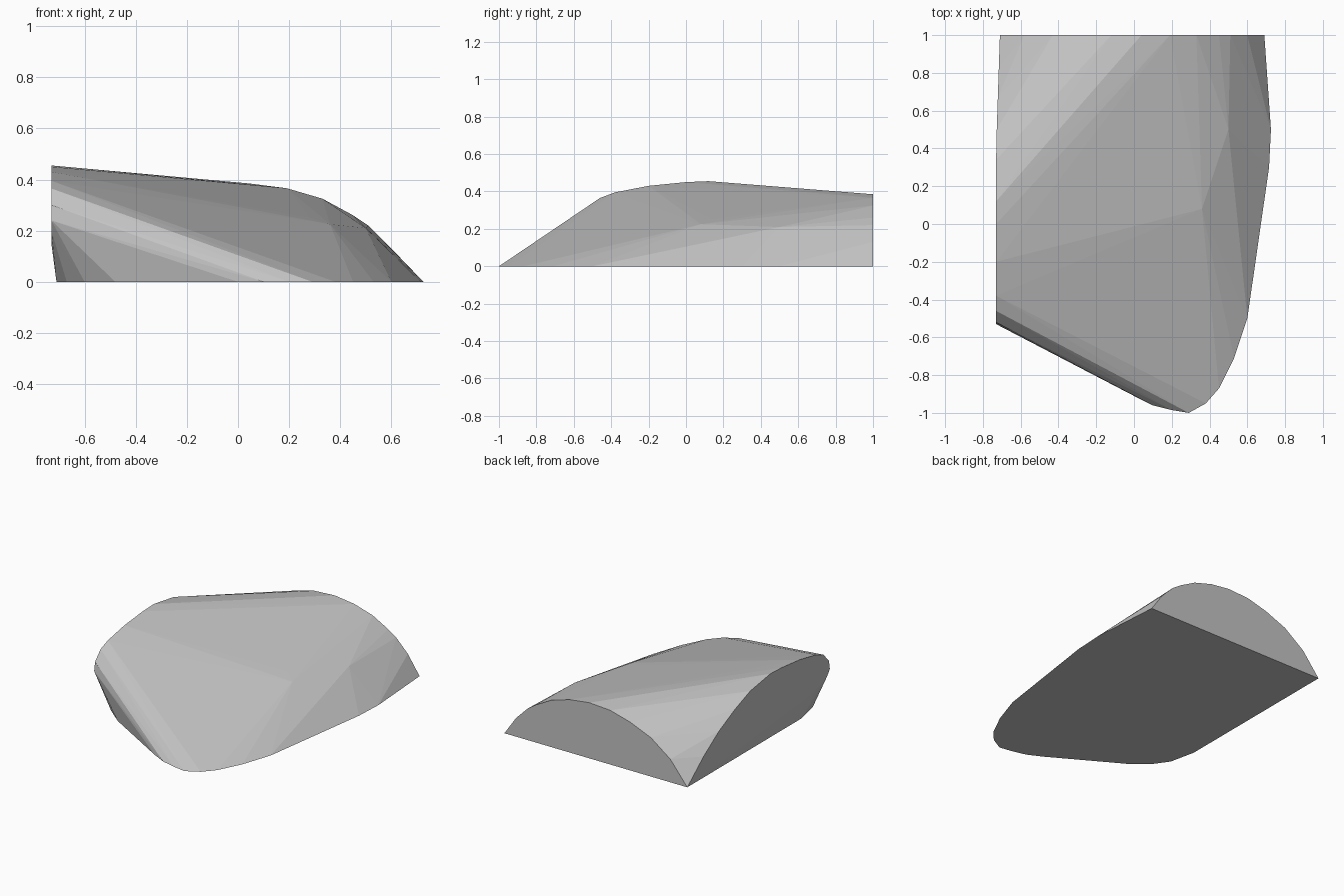
import bpy
import bmesh

cube = bpy.data.objects.get("Cube")
if cube:
    bpy.data.objects.remove(cube, do_unlink=True)

# Flat ground outline (x, y)
base = [(-.71, 1), (-.71, -.25), (-.67, -.43), (-.6, -.53), (-.48, -.63),
        (0, -.91), (.1, -.96), (.2, -.985), (.29, -1), (.38, -.95), (.45, -.87),
        (.53, -.71), (.6, -.5), (.715, .3), (.725, .5), (.71, .68), (.69, 1)]

# Domed cut at the back (x, z)
back = [(.6, .13), (.51, .22), (.45, .26), (.33, .325), (.19, .366),
        (.04, .385), (-.12, .375), (-.27, .335), (-.43, .27), (-.58, .16)]

# Domed cut on the right side (y, z)
side = [(.83, .15), (.67, .265), (.5, .355), (.34, .42), (.12, .455),
        (0, .45), (-.2, .43), (-.38, .395), (-.46, .365), (-.52, .3),
        (-.53, .24), (-.5, .2), (-.37, .15)]

# Soft shoulder between the cuts
shoulder = [(.28, .14, .25), (.36, .08, .225), (.5, .5, .21), (.6, .42, .11)]

points = [(x, y, 0) for x, y in base]
points += [(x, 1, z) for x, z in back]
points += [(-.71 - .02 * min(1, (1 - y) / .6), y, z) for y, z in side]
points += shoulder

# Wrap the sections in one convex faceted skin
bm = bmesh.new()
for p in points:
    bm.verts.new(p)
hull = bmesh.ops.convex_hull(bm, input=bm.verts[:])
loose = [v for v in bm.verts if not v.link_faces]
bmesh.ops.delete(bm, geom=loose, context='VERTS')
bmesh.ops.dissolve_limit(bm, angle_limit=.005, verts=bm.verts[:], edges=bm.edges[:])
bmesh.ops.recalc_face_normals(bm, faces=bm.faces[:])
mesh = bpy.data.meshes.new("faceted_block")
bm.to_mesh(mesh)
bm.free()
block = bpy.data.objects.new("faceted_block", mesh)
bpy.context.collection.objects.link(block)

# Plain grey
grey = bpy.data.materials.new("stone_grey")
grey.use_nodes = True
colour = (.55, .55, .55, 1)
grey.diffuse_color = colour
grey.node_tree.nodes["Principled BSDF"].inputs["Base Color"].default_value = colour
mesh.materials.append(grey)
